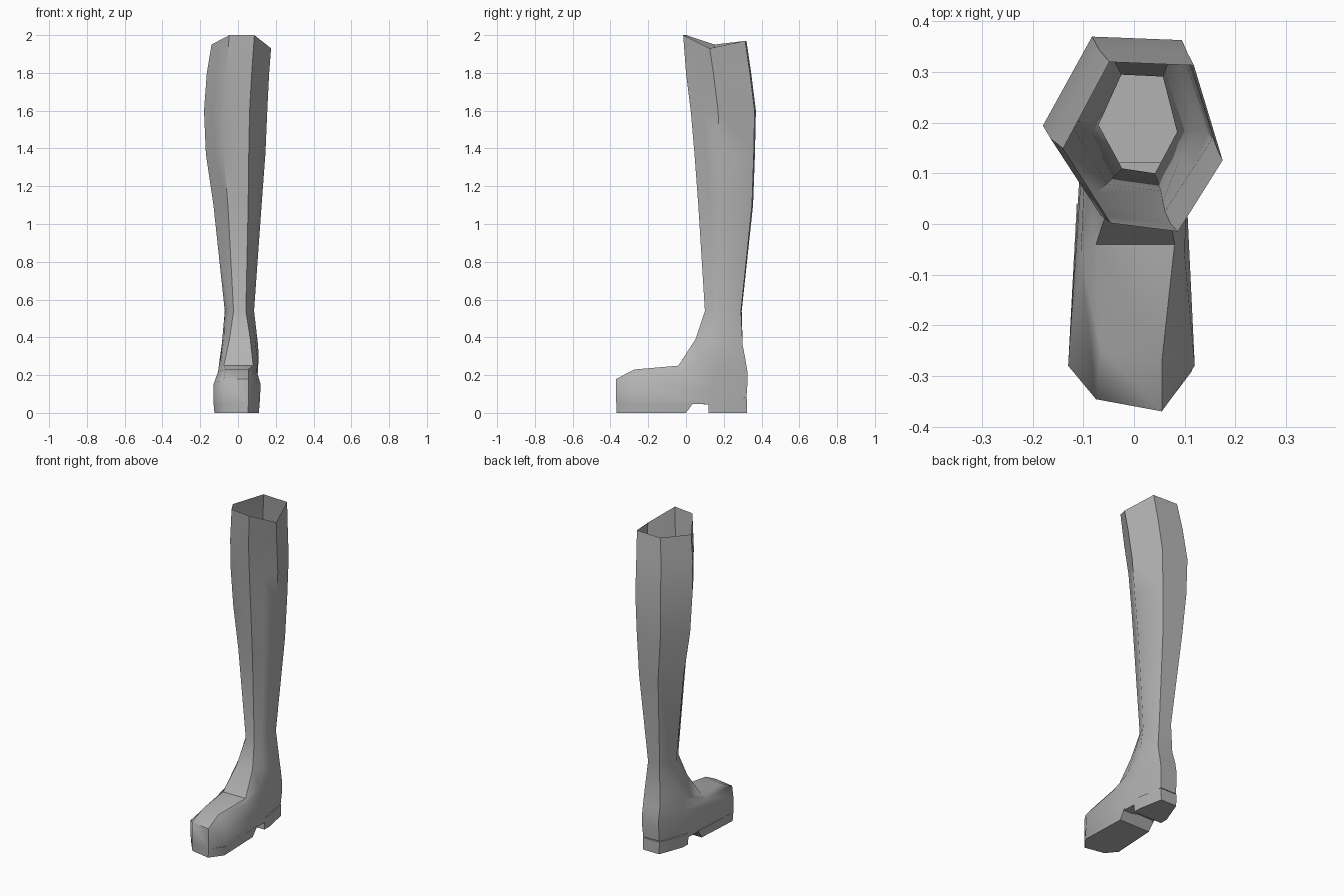
import bpy
import math

cube = bpy.data.objects.get("Cube")
if cube:
    bpy.data.objects.remove(cube, do_unlink=True)

GREY = (0.45, 0.45, 0.45, 1.0)
leather = bpy.data.materials.new("grey leather")
leather.use_nodes = True
leather.diffuse_color = GREY
leather.node_tree.nodes["Principled BSDF"].inputs["Base Color"].default_value = GREY


def loft(name, rings, cap_top=False, cap_bottom=True):
    """Skin a stack of equal rings, listed from the top down."""
    count = len(rings[0])
    verts = [point for ring in rings for point in ring]
    faces = []
    for row in range(len(rings) - 1):
        upper, lower = row * count, (row + 1) * count
        for i in range(count):
            j = (i + 1) % count
            faces.append((upper + i, lower + i, lower + j, upper + j))
    if cap_top:
        faces.append(tuple(range(count)))
    if cap_bottom:
        faces.append(tuple(reversed(range(len(verts) - count, len(verts)))))
    mesh = bpy.data.meshes.new(name)
    mesh.from_pydata(verts, [], faces)
    mesh.materials.append(leather)
    obj = bpy.data.objects.new(name, mesh)
    bpy.context.collection.objects.link(obj)
    bpy.ops.object.select_all(action="DESELECT")
    obj.select_set(True)
    bpy.context.view_layer.objects.active = obj
    bpy.ops.object.shade_smooth_by_angle(angle=math.radians(50))
    return obj


def midpoint(a, b):
    return tuple((p + q) / 2 for p, q in zip(a, b))


def shaft_ring(x0, x1, y0, y1, z, dip_right=0, dip_left=0, dip_back=0):
    """Six-sided leg section fitted to a box, with two spare points on its front sides."""
    def at(u, v, dip=0):
        return (x0 + u * (x1 - x0), y0 + v * (y1 - y0), z - dip)
    plus, minus = at(1, 0.42, dip_right), at(0, 0.49, dip_left)
    front_minus, front_plus = at(0.3, 0.05), at(0.72, 0)
    return [plus, at(0.82, 0.98, dip_back), at(0.29, 1, dip_back), minus,
            midpoint(minus, front_minus), front_minus, front_plus, midpoint(plus, front_plus)]


def foot_ring(front, middle, side, back, skew=0.012):
    """Foot section from four stations, each given as y, z, lowest x, highest x."""
    def pair(station, shift=0):
        y, z, low, high = station
        return (low, y + shift, z), (high, y - shift, z)
    front_minus, front_plus = pair(front, skew)
    mid_minus, mid_plus = pair(middle)
    side_minus, side_plus = pair(side)
    back_minus, back_plus = pair(back)
    return [side_plus, back_plus, back_minus, side_minus,
            mid_minus, front_minus, front_plus, mid_plus]


# Boot upper: open shaft flowing into the foot
shaft = [
    shaft_ring(-0.14, 0.175, -0.015, 0.32, 2.0, 0.07, 0.05, 0.03),
    shaft_ring(-0.165, 0.165, 0.0, 0.345, 1.8),
    shaft_ring(-0.18, 0.155, 0.025, 0.37, 1.6),
    shaft_ring(-0.17, 0.145, 0.045, 0.365, 1.37),
    shaft_ring(-0.13, 0.125, 0.065, 0.355, 1.1),
    shaft_ring(-0.07, 0.085, 0.1, 0.295, 0.54),
]
foot = [
    foot_ring((0.05, 0.39, -0.045, 0.065), (0.11, 0.39, -0.075, 0.09),
              (0.18, 0.37, -0.085, 0.105), (0.3, 0.36, -0.03, 0.075), 0),
    foot_ring((-0.04, 0.25, -0.075, 0.08), (0.07, 0.27, -0.09, 0.105),
              (0.17, 0.3, -0.095, 0.11), (0.315, 0.28, -0.04, 0.075), 0),
    foot_ring((-0.26, 0.23, -0.065, 0.055), (-0.06, 0.22, -0.105, 0.1),
              (0.16, 0.22, -0.1, 0.105), (0.325, 0.22, -0.04, 0.075)),
    foot_ring((-0.358, 0.18, -0.075, 0.055), (-0.28, 0.15, -0.13, 0.12),
              (0.14, 0.13, -0.105, 0.1), (0.325, 0.15, -0.04, 0.075)),
    foot_ring((-0.358, 0.055, -0.075, 0.055), (-0.28, 0.055, -0.13, 0.115),
              (0.13, 0.045, -0.1, 0.1), (0.32, 0.08, -0.04, 0.07)),
]
loft("boot_upper", shaft + foot)


def block(name, outline, top, back_slope=0.0):
    """Straight block under the foot; its last two outline points may lean back at the top."""
    keep = len(outline) - 2
    upper = [(x, y + (back_slope if i >= keep else 0), top) for i, (x, y) in enumerate(outline)]
    lower = [(x * 0.96, y, 0) for x, y in outline]
    return loft(name, [upper, lower], cap_top=True)


# Front sole and heel, with the arch gap between them
block("front_sole", [(-0.13, -0.28), (-0.075, -0.345), (0.055, -0.369),
                     (0.115, -0.29), (0.105, 0), (-0.113, 0)], 0.055, 0.04)
block("heel", [(-0.102, 0.12), (0.102, 0.12), (0.102, 0.17),
               (0.072, 0.322), (-0.042, 0.322), (-0.102, 0.17)], 0.075)
